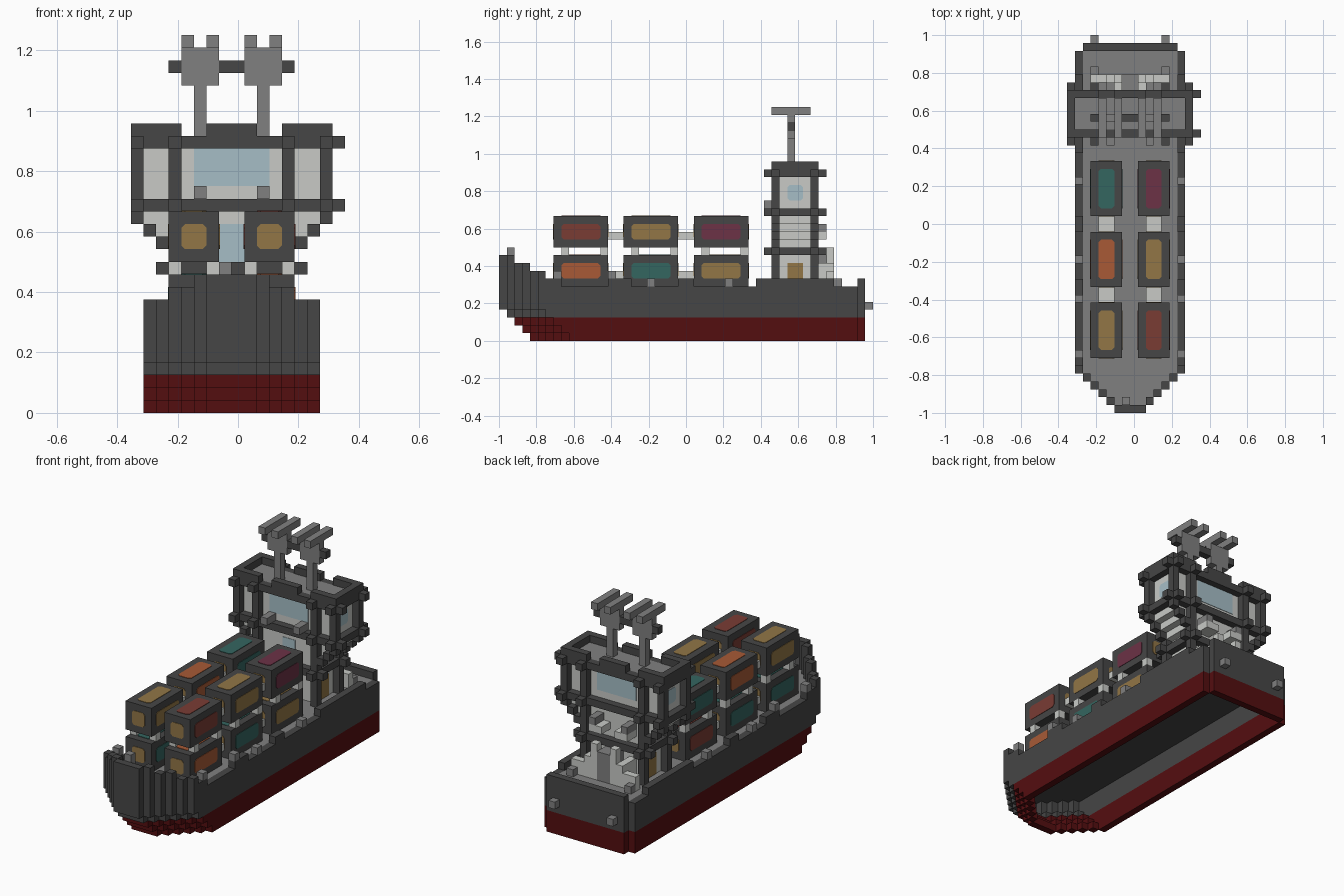
import bpy, bmesh
from mathutils import Vector

if "Cube" in bpy.data.objects:
    bpy.data.objects.remove(bpy.data.objects["Cube"], do_unlink=True)

V = 1 / 24  # one block


def material(name, rgb):
    col = [(c / 255 / 12.92 if c < 11 else ((c / 255 + 0.055) / 1.055) ** 2.4) for c in rgb] + [1]
    m = bpy.data.materials.new(name)
    m.use_nodes = True
    m.diffuse_color = col
    m.node_tree.nodes["Principled BSDF"].inputs["Base Color"].default_value = col
    return m


DARK = material("charcoal", (70, 70, 70))
GREY = material("deck grey", (128, 128, 128))
WHITE = material("off white", (200, 202, 198))
KEEL = material("keel red", (84, 14, 16))
GLASS = material("pale blue", (166, 190, 198))
GOLD = material("gold", (146, 118, 70))
ORANGE = material("orange", (168, 90, 54))
TEAL = material("teal", (52, 102, 96))
PLUM = material("plum", (108, 50, 70))
RUST = material("rust", (122, 60, 52))


def finish(name, bm, mats):
    for v in bm.verts:
        v.co = (v.co - Vector((0.5, 0, 0))) * V
    me = bpy.data.meshes.new(name)
    bm.to_mesh(me)
    bm.free()
    for m in mats:
        me.materials.append(m)
    ob = bpy.data.objects.new(name, me)
    bpy.context.collection.objects.link(ob)
    return ob


def boxes(name, mat, *ranges):
    """Boxes given as x0, x1, y0, y1, z0, z1 in blocks."""
    bm = bmesh.new()
    for r in ranges:
        lo, hi = Vector(r[0::2]), Vector(r[1::2])
        verts = bmesh.ops.create_cube(bm, size=1)["verts"]
        for v in verts:
            v.co = (lo + hi) / 2 + Vector(a * b for a, b in zip(v.co, hi - lo))
    return finish(name, bm, [mat])


def both(x0, x1, *rest):
    """A box and its mirror image."""
    return [(x0, x1, *rest), (-x1, -x0, *rest)]


def plate(name, mat, axis, side, at, a0, a1, b0, b1, cut=0.3):
    """Thin panel with clipped corners on a face along one axis."""
    bm = bmesh.new()
    pts = [(a0 + cut, b0), (a1 - cut, b0), (a1, b0 + cut), (a1, b1 - cut),
           (a1 - cut, b1), (a0 + cut, b1), (a0, b1 - cut), (a0, b0 + cut)]
    if not cut:
        pts = [(a0, b0), (a1, b0), (a1, b1), (a0, b1)]

    def place(p):
        co = list(p)
        co.insert(axis, at + side * 0.06)
        return bm.verts.new(co)
    face = bm.faces.new([place(p) for p in pts])
    out = bmesh.ops.extrude_face_region(bm, geom=[face])["geom"]
    for v in out:
        if isinstance(v, bmesh.types.BMVert):
            v.co[axis] -= side * 0.08
    bmesh.ops.recalc_face_normals(bm, faces=bm.faces)
    finish(name, bm, [mat])


# Hull: hollow stepped shell of blocks
def half_width(y):
    if y < -24 or y > 22:
        return 0
    return 6 if y == 22 else min(7, y + 26)


def inside(x, y, z):
    y0 = y - max(0, 4 - z)
    h = half_width(y0) if y < 10 else half_width(y)
    return -h <= x < h


def rim_top(y):
    if y < -18:
        return 11 - (y + 24) // 2
    low = any(a <= y < b for a, b in ((-16, -10), (-7, -1), (1, 9), (19, 22)))
    return 7 if low else 8


STEPS = ((1, 0, 0), (-1, 0, 0), (0, 1, 0), (0, -1, 0), (0, 0, 1), (0, 0, -1))
cells = {}
for y in range(-24, 23):
    for z in range(rim_top(y)):
        for x in range(-7, 7):
            if not inside(x, y, z):
                continue
            edge = not all(inside(x + d[0], y + d[1], z) for d in STEPS[:4])
            if edge:
                cells[x, y, z] = 1 if z < 3 else 0
            elif z == 6:
                cells[x, y, z] = 2
bm = bmesh.new()
for (x, y, z), index in cells.items():
    for d in STEPS:
        if (x + d[0], y + d[1], z + d[2]) in cells:
            continue
        n = Vector(d)
        t = Vector((d[1], d[2], d[0]))
        b = n.cross(t)
        c = Vector((x, y, z)) + Vector((0.5, 0.5, 0.5)) + n / 2
        quad = [c + (t * i + b * j) / 2 for i, j in ((-1, -1), (1, -1), (1, 1), (-1, 1))]
        f = bm.faces.new([bm.verts.new(p) for p in quad])
        f.material_index = 0 if index == 2 and d[2] < 0 else index
bmesh.ops.remove_doubles(bm, verts=bm.verts, dist=0.001)
finish("hull", bm, [DARK, KEEL, GREY])

# Cleats on the rails, bow and stern
boxes("rail_cleats", GREY, *both(6, 7, -5, -4, 7, 8), *both(6, 7, 5, 6, 7, 8),
      *both(6, 7, -17, -16, 8, 9), *both(6, 7, -10, -9, 8, 9))
boxes("bow_post", GREY, (-1, 0, -23, -22, 7, 12))
boxes("stern_cleats", GREY, *both(4, 5, 23, 24, 4, 5))

# Containers: columns right to left, front to back, lower then upper
LOAD = {-5: ((TEAL, GOLD), (TEAL, ORANGE), (RUST, TEAL)),
        1: ((ORANGE, RUST), (TEAL, GOLD), (GOLD, PLUM))}
for x, stacks in LOAD.items():
    for i, stack in enumerate(stacks):
        y = -17 + 9 * i
        for z, col in zip((7, 12), stack):
            boxes("container", DARK, (x, x + 4, y, y + 7, z, z + 4))
            plate("container_top", col, 2, 1, z + 4, x + 1, x + 3, y + 1, y + 6)
            for s in (0, 1):
                plate("container_side", col, 0, 2 * s - 1, x + 4 * s, y + 1, y + 6, z + 1, z + 3)
                plate("container_end", GOLD, 1, 2 * s - 1, y + 7 * s, x + 1, x + 3, z + 1, z + 3)
        boxes("container_spacers", WHITE, *[(a, a + 1, b, b + 1, 11, 12)
              for a in (x, x + 3) for b in (y + 1, y + 6)])
    boxes("container_links", WHITE, *[(x + 1, x + 3, y, y + 2, z, z + 1)
          for y in (-10, -1) for z in (8, 13)])

# Tower walls with stepped brackets under the wings
boxes("tower_walls", WHITE, (-4, 4, 12, 16, 7, 16), (-7, 7, 12, 16, 16, 21.5),
      *[(-5 - i, 5 + i, 12, 16, 13 + i, 14 + i) for i in range(3)])
boxes("tower_roof", GREY, (-7, 7, 12, 16, 21.5, 22))

# Dark frame: columns, brackets, bars and parapet
frame = []
for y in (11, 16):
    frame += both(4, 5, y, y + 1, 7, 22) + both(7, 8, y, y + 1, 15, 23)
    frame += both(6, 7, y, y + 1, 14, 15) + both(5, 6, y, y + 1, 13, 14)
    frame += both(4, 7, y, y + 1, 22, 23)
    frame += [(-2, 2, y, y + 1, 22, 23), (-5, 5, y, y + 1, 11, 12)]
    frame += [(-8, 8, y, y + 1, z, z + 1) for z in (16, 21)]
for z in (16, 21, 22):
    frame += both(7, 8, 12, 16, z, z + 1)
frame += both(4, 5, 12, 16, 11, 12)
boxes("tower_frame", DARK, *frame)

# Knobs where the bars cross
knobs = []
for y in (10, 17):
    for z in (16, 21):
        knobs += both(4, 5, y, y + 1, z, z + 1) + both(7, 8, y, y + 1, z, z + 1)
    knobs += both(4, 5, y, y + 1, 11, 12)
for y in (11, 16):
    knobs += both(5, 6, y, y + 1, 11, 12)
    knobs += [(8, 9, y, y + 1, z, z + 1) for z in (16, 21)]
boxes("frame_knobs", DARK, *knobs)

# Windows and doors
plate("front_window", GLASS, 1, -1, 12, -3, 3, 18, 21, 0)
plate("back_window", GLASS, 1, 1, 16, -3, 3, 18, 21, 0)
plate("front_door_glass", GLASS, 1, -1, 12, -1, 1, 12, 15, 0)
for s in (-1, 1):
    plate("wing_window", GLASS, 0, s, 7 * s, 13, 15, 18, 20)
    plate("side_door", GOLD, 0, s, 4 * s, 13, 15, 7, 10, 0)
boxes("front_lamps", GREY, *both(2, 3, 10, 12, 17, 18))

# Stern deck fittings behind the tower
boxes("back_hatch", GREY, (-1, 1, 16, 19, 7, 11))
boxes("back_blocks", WHITE, *both(1, 2, 18, 19, 7, 12), *both(3, 5, 18, 19, 7, 9),
      *both(2, 3, 16, 19, 7, 10), *both(1, 3, 16, 18, 13, 14))
boxes("back_lamps", GREY, *both(2, 3, 16, 18, 14, 15), *both(4, 5, 19, 20, 7, 8))

# Twin masts with antenna heads and a cross bar
boxes("masts", GREY, *both(2, 3, 13, 14, 22, 26), *both(1, 4, 13, 14, 26, 29))
boxes("mast_prongs", GREY, *both(1, 2, 11, 16, 29, 30), *both(3, 4, 11, 16, 29, 30))
boxes("mast_cross_bar", DARK, (-1, 1, 13, 14, 27, 28), *both(4, 5, 13, 14, 27, 28))
